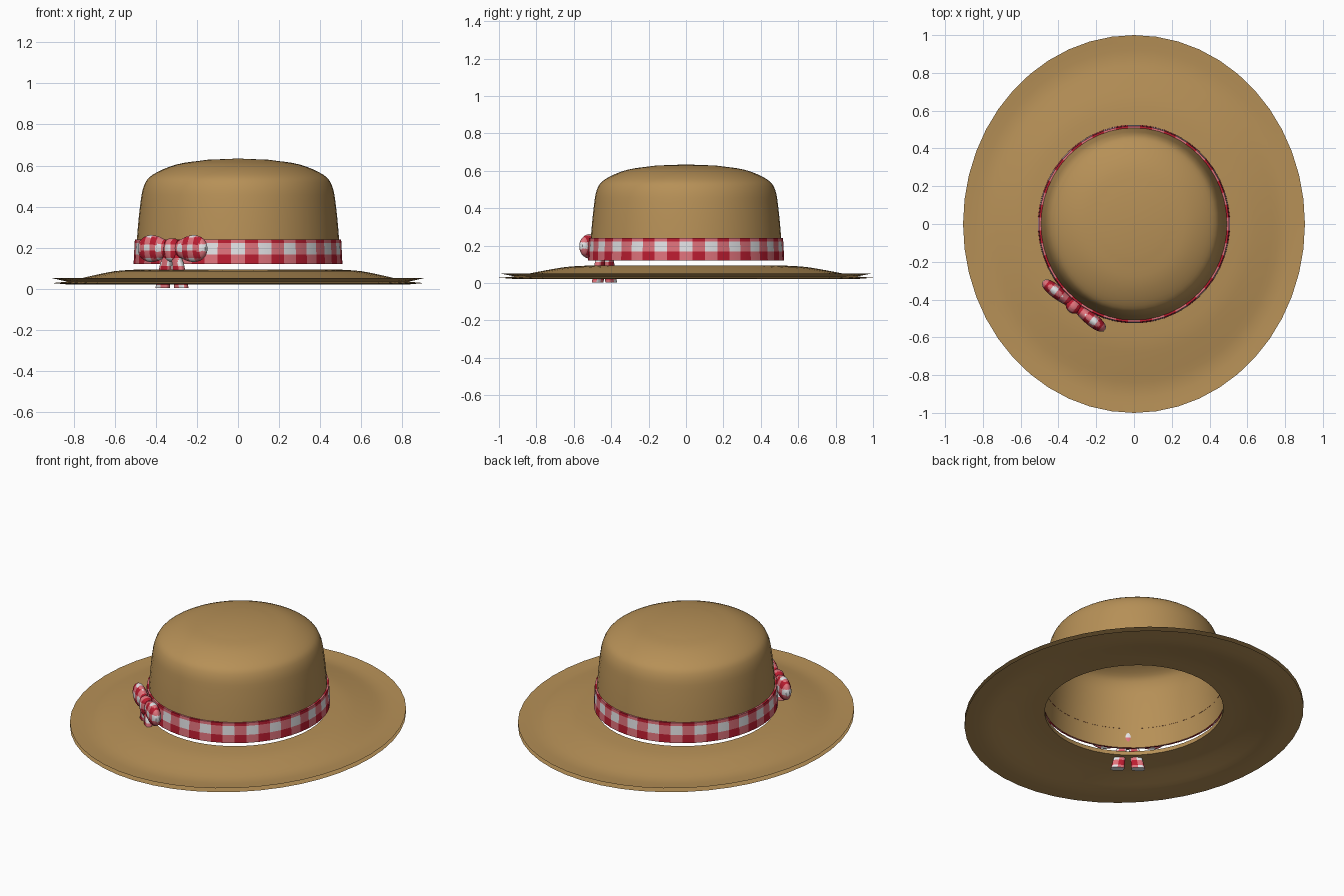
import bpy, bmesh, math
from mathutils import Vector

if "Cube" in bpy.data.objects:
    bpy.data.objects.remove(bpy.data.objects["Cube"])


def material(name, rgb):
    m = bpy.data.materials.new(name)
    m.diffuse_color = (*rgb, 1)
    m.use_nodes = True
    m.node_tree.nodes["Principled BSDF"].inputs["Base Color"].default_value = m.diffuse_color
    return m


straw = material("straw tan", (0.47, 0.28, 0.095))
white = material("gingham white", (0.78, 0.78, 0.80))
pink = material("gingham pink", (0.74, 0.17, 0.20))
red = material("gingham red", (0.50, 0.012, 0.03))
GINGHAM = [white, pink, red]


def finish(name, bm, mats, angle=40):
    bmesh.ops.remove_doubles(bm, verts=bm.verts, dist=1e-5)
    bmesh.ops.recalc_face_normals(bm, faces=bm.faces)
    me = bpy.data.meshes.new(name)
    bm.to_mesh(me)
    bm.free()
    for m in mats:
        me.materials.append(m)
    ob = bpy.data.objects.new(name, me)
    bpy.context.collection.objects.link(ob)
    bpy.ops.object.select_all(action='DESELECT')
    ob.select_set(True)
    bpy.context.view_layer.objects.active = ob
    bpy.ops.object.shade_smooth_by_angle(angle=math.radians(angle))
    return ob


def skin(bm, rings, pick=None):
    """Bridge closed rings of points; pick(ring, segment) gives the material."""
    rows = [[bm.verts.new(p) for p in r] for r in rings]
    n = len(rows[0])
    for i in range(len(rows) - 1):
        for j in range(n):
            k = (j + 1) % n
            f = bm.faces.new((rows[i][j], rows[i][k], rows[i + 1][k], rows[i + 1][j]))
            if pick:
                f.material_index = pick(i, j)
    return rows


def oval(rx, ry, z, n=48, phase=0.0):
    return [(rx * math.cos(2 * math.pi * (j + phase) / n),
             ry * math.sin(2 * math.pi * (j + phase) / n), z) for j in range(n)]


def smooth_profile(pts, steps=4):
    """Catmull-Rom through the profile points."""
    v = [Vector(p) for p in pts]
    v = [2 * v[0] - v[1]] + v + [2 * v[-1] - v[-2]]
    out = []
    for a, b, c, d in zip(v, v[1:], v[2:], v[3:]):
        for s in range(steps):
            t = s / steps
            out.append(0.5 * (2 * b + (c - a) * t + (2 * a - 5 * b + 4 * c - d) * t * t
                              + (3 * b - a - 3 * c + d) * t ** 3))
    return out + [v[-2]]


# Crown: open shell
crown = [(0.498, 0.515, 0.12), (0.492, 0.509, 0.24), (0.477, 0.494, 0.40),
         (0.458, 0.476, 0.50), (0.415, 0.432, 0.555), (0.30, 0.315, 0.605),
         (0.15, 0.16, 0.628)]
bm = bmesh.new()
rows = skin(bm, [oval(*p) for p in smooth_profile(crown)])
top = bm.verts.new((0, 0, 0.634))
for j in range(48):
    bm.faces.new((rows[-1][j], rows[-1][(j + 1) % 48], top))
finish("crown", bm, [straw])

# Brim: thin double layer with an open groove around the rim
upper = smooth_profile([(0.49, 0.51, 0.094), (0.60, 0.64, 0.086), (0.70, 0.76, 0.066),
                        (0.80, 0.88, 0.046), (0.905, 1.0, 0.052)], 3)
lower = [Vector((p.x, p.y, p.z - 0.024)) for p in reversed(upper)]
profile = upper + [Vector((0.83, 0.915, 0.035))] + lower + [upper[0]]
bm = bmesh.new()
skin(bm, [oval(*p) for p in profile])
finish("brim", bm, [straw], 30)

# Ribbon: 48 columns and three rows of checks, lips turned in to the crown
band = [(0.497, 0.514, 0.12), (0.509, 0.526, 0.12), (0.507, 0.524, 0.168),
        (0.504, 0.521, 0.222), (0.503, 0.520, 0.24), (0.491, 0.508, 0.24)]
bm = bmesh.new()
skin(bm, [oval(*p, phase=-0.5) for p in band], lambda i, j: (j % 2) + (i != 2))
finish("ribbon_band", bm, GINGHAM)

# Bow, placed on the front left of the ribbon
CENTRE = Vector((-0.318, -0.432, 0.0))
ALONG = Vector((0.786, -0.619, 0))
OUT = Vector((-0.619, -0.786, 0))
CELL = 0.034


def place(s, d, z):
    return CENTRE + ALONG * s + OUT * d + Vector((0, 0, z))


def check(bm):
    for f in bm.faces:
        c = f.calc_center_median()
        s = (c - CENTRE).dot(ALONG)
        f.material_index = (math.floor(s / CELL + 0.5) % 2) + (math.floor((c.z - 0.2) / CELL + 0.5) % 2)


def section(n, e=1.0):
    """Unit cross-section; e below 1 makes it squarer."""
    out = []
    for j in range(n):
        a = 2 * math.pi * j / n
        c, s = math.cos(a), math.sin(a)
        out.append((math.copysign(abs(c) ** e, c), math.copysign(abs(s) ** e, s)))
    return out


def cap(bm, rows):
    bm.faces.new(rows[0])
    bm.faces.new(rows[-1])


for side, label in ((-1, "left"), (1, "right")):
    # Puffed loop: distance along, half depth, half height
    loop = smooth_profile([(0.015, 0.020, 0.030), (0.05, 0.028, 0.044), (0.10, 0.034, 0.062),
                           (0.15, 0.034, 0.064), (0.19, 0.025, 0.046), (0.208, 0.010, 0.018)], 6)
    bm = bmesh.new()
    rows = skin(bm, [[place(side * s, d * u, 0.196 + h * v) for u, v in section(40)]
                     for s, d, h in loop])
    cap(bm, rows)
    check(bm)
    finish("bow_loop_" + label, bm, GINGHAM)

    # Tail: distance along, half width, height
    tail = smooth_profile([(0.015, 0.016, 0.18), (0.034, 0.028, 0.13),
                           (0.045, 0.032, 0.08), (0.058, 0.038, 0.003)], 5)
    bm = bmesh.new()
    rows = skin(bm, [[place(side * s + w * u, 0.005 + 0.019 * v, z) for u, v in section(24, 0.6)]
                     for s, w, z in tail])
    cap(bm, rows)
    check(bm)
    finish("bow_tail_" + label, bm, GINGHAM)

# Knot: upright wrap over the middle of the bow
knot = smooth_profile([(0.016, 0.012, 0.132), (0.036, 0.030, 0.150), (0.043, 0.038, 0.19),
                       (0.038, 0.032, 0.228), (0.018, 0.014, 0.245)], 6)
bm = bmesh.new()
rows = skin(bm, [[place(w * u, 0.004 + d * v, z) for u, v in section(32)] for w, d, z in knot])
cap(bm, rows)
check(bm)
finish("bow_knot", bm, GINGHAM)
